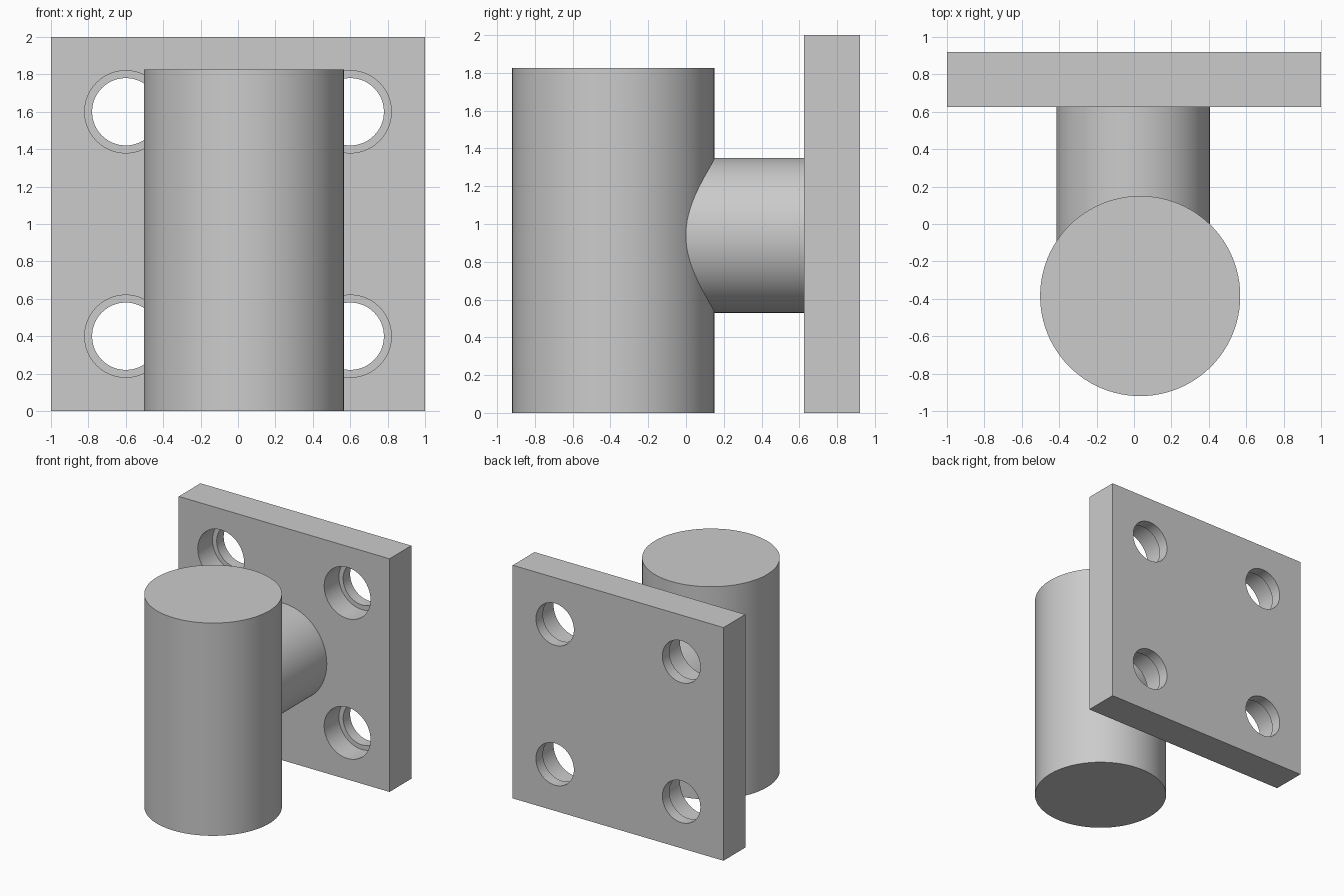
import bpy
from math import pi, radians

cube = bpy.data.objects.get("Cube")
if cube:
    bpy.data.objects.remove(cube, do_unlink=True)

# Single plain grey finish
grey = bpy.data.materials.new("plain_grey")
grey.use_nodes = True
colour = (0.6, 0.6, 0.6, 1)
grey.diffuse_color = colour
grey.node_tree.nodes["Principled BSDF"].inputs["Base Color"].default_value = colour

PLATE_FRONT, PLATE_BACK = 0.625, 0.92
BORE_END = 0.825


def cylinder(name, radius, length, centre, along_y=False, sides=96):
    rotation = (pi / 2, 0, 0) if along_y else (0, 0, 0)
    bpy.ops.mesh.primitive_cylinder_add(vertices=sides, radius=radius, depth=length,
                                        location=centre, rotation=rotation)
    obj = bpy.context.object
    obj.name = name
    return obj


def finish(obj):
    bpy.ops.object.select_all(action='DESELECT')
    obj.select_set(True)
    bpy.context.view_layer.objects.active = obj
    bpy.ops.object.shade_smooth_by_angle(angle=radians(30))
    obj.data.materials.clear()
    obj.data.materials.append(grey)


def cut(target, cutter):
    cutter.hide_render = True
    mod = target.modifiers.new("hole", 'BOOLEAN')
    mod.operation = 'DIFFERENCE'
    mod.solver = 'EXACT'
    mod.object = cutter
    bpy.context.view_layer.objects.active = target
    bpy.ops.object.modifier_apply(modifier=mod.name)
    bpy.data.objects.remove(cutter, do_unlink=True)


# Square mounting plate
thickness = PLATE_BACK - PLATE_FRONT
bpy.ops.mesh.primitive_cube_add(size=1, location=(0, PLATE_FRONT + thickness / 2, 1))
plate = bpy.context.object
plate.name = "mounting_plate"
plate.scale = (2, thickness, 2)
bpy.ops.object.transform_apply(location=False, rotation=False, scale=True)

# Four through holes, counterbored from the front
for x in (-0.6, 0.6):
    for z in (0.4, 1.6):
        cut(plate, cylinder("through_cutter", 0.18, 1, (x, 0.8, z), True, 64))
        cut(plate, cylinder("counterbore_cutter", 0.22, 0.4, (x, BORE_END - 0.2, z), True, 64))
finish(plate)

# Upright post
finish(cylinder("upright_post", 0.535, 1.825, (0.033, -0.385, 0.9125)))

# Horizontal arm running from inside the post to the plate
arm_start = -0.25
finish(cylinder("connecting_arm", 0.41, PLATE_FRONT - arm_start,
                (-0.005, (PLATE_FRONT + arm_start) / 2, 0.94), True))
